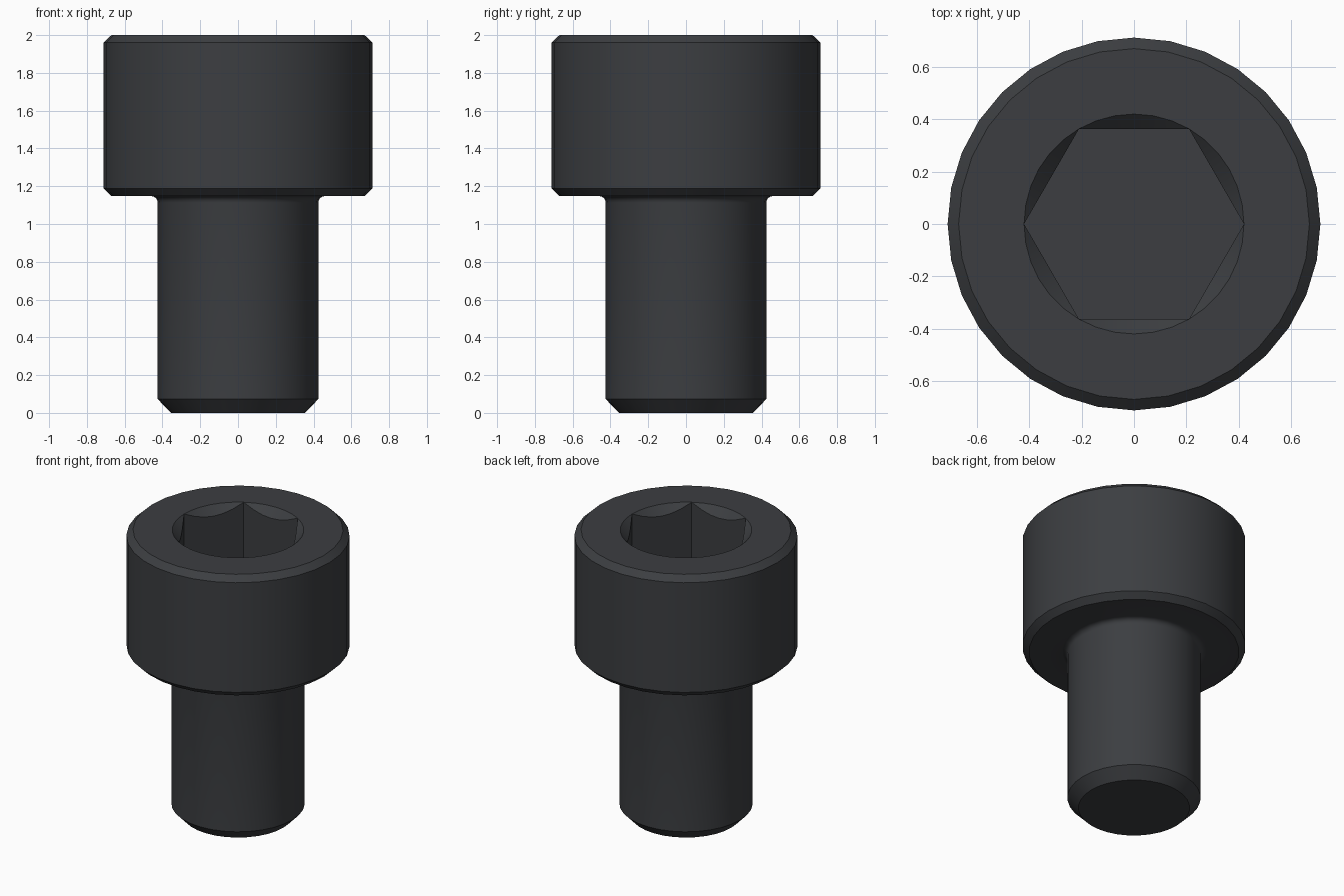
import bpy, bmesh
from math import sin, cos, pi, radians

if "Cube" in bpy.data.objects:
    bpy.data.objects.remove(bpy.data.objects["Cube"])

SIDES = 32
HEX_R = 0.42          # socket corner radius
HEX_A = HEX_R * cos(pi / 6)
TOP, FLOOR = 2.0, 1.55

bm = bmesh.new()


def polar(r, a, z):
    return bm.verts.new((r * cos(a), r * sin(a), z))


# Outer profile (radius, height): end chamfer, shank, fillet, chamfered head
f = 0.035
fillet = [(0.46 - f * cos(t * pi / 8), 1.113 + f * sin(t * pi / 8)) for t in range(5)]
profile = ([(0.355, 0), (0.425, 0.073)] + fillet +
           [(0.67, 1.148), (0.712, 1.188), (0.712, 1.96), (0.67, TOP)])
rings = [[polar(r, 2 * pi * i / SIDES, z) for i in range(SIDES)] for r, z in profile]
for lo, hi in zip(rings, rings[1:]):
    for i in range(SIDES):
        j = (i + 1) % SIDES
        bm.faces.new((lo[i], lo[j], hi[j], hi[i]))
bm.faces.new(rings[0][::-1])

# Socket: round rim, conical lead-in meeting the hexagon walls, flat floor
N = 36
rim = [polar(HEX_R, 2 * pi * i / N, TOP) for i in range(N)]
scallop = []
for i in range(N):
    if i % 6 == 0:
        scallop.append(rim[i])
    else:
        a = radians(i * 10)
        r = HEX_A / cos(radians((i % 6) * 10 - 30))
        scallop.append(polar(r, a, TOP - (HEX_R - r)))
for i in range(N):
    j = (i + 1) % N
    quad = list(dict.fromkeys((rim[i], rim[j], scallop[j], scallop[i])))
    bm.faces.new(quad)
floor = [polar(HEX_R, k * pi / 3, FLOOR) for k in range(6)]
bm.faces.new(floor)
for k in range(6):
    wall = [scallop[(6 * k + s) % N] for s in range(7)]
    bm.faces.new(wall + [floor[(k + 1) % 6], floor[k]])

# Flat annular top face between head chamfer and socket rim
edges = [bm.edges.get((loop[i], loop[i - 1])) for loop in (rings[-1], rim)
         for i in range(len(loop))]
bmesh.ops.triangle_fill(bm, edges=edges, use_beauty=True, normal=(0, 0, 1))
bmesh.ops.recalc_face_normals(bm, faces=bm.faces)

mesh = bpy.data.meshes.new("socket_head_bolt")
bm.to_mesh(mesh)
bm.free()
bolt = bpy.data.objects.new("socket_head_bolt", mesh)
bpy.context.collection.objects.link(bolt)

# Dark steel finish
mat = bpy.data.materials.new("black_steel")
mat.diffuse_color = (0.045, 0.048, 0.053, 1)
mat.use_nodes = True
mat.node_tree.nodes["Principled BSDF"].inputs["Base Color"].default_value = mat.diffuse_color
mesh.materials.append(mat)

bpy.context.view_layer.objects.active = bolt
bolt.select_set(True)
bpy.ops.object.shade_smooth_by_angle(angle=radians(30))
